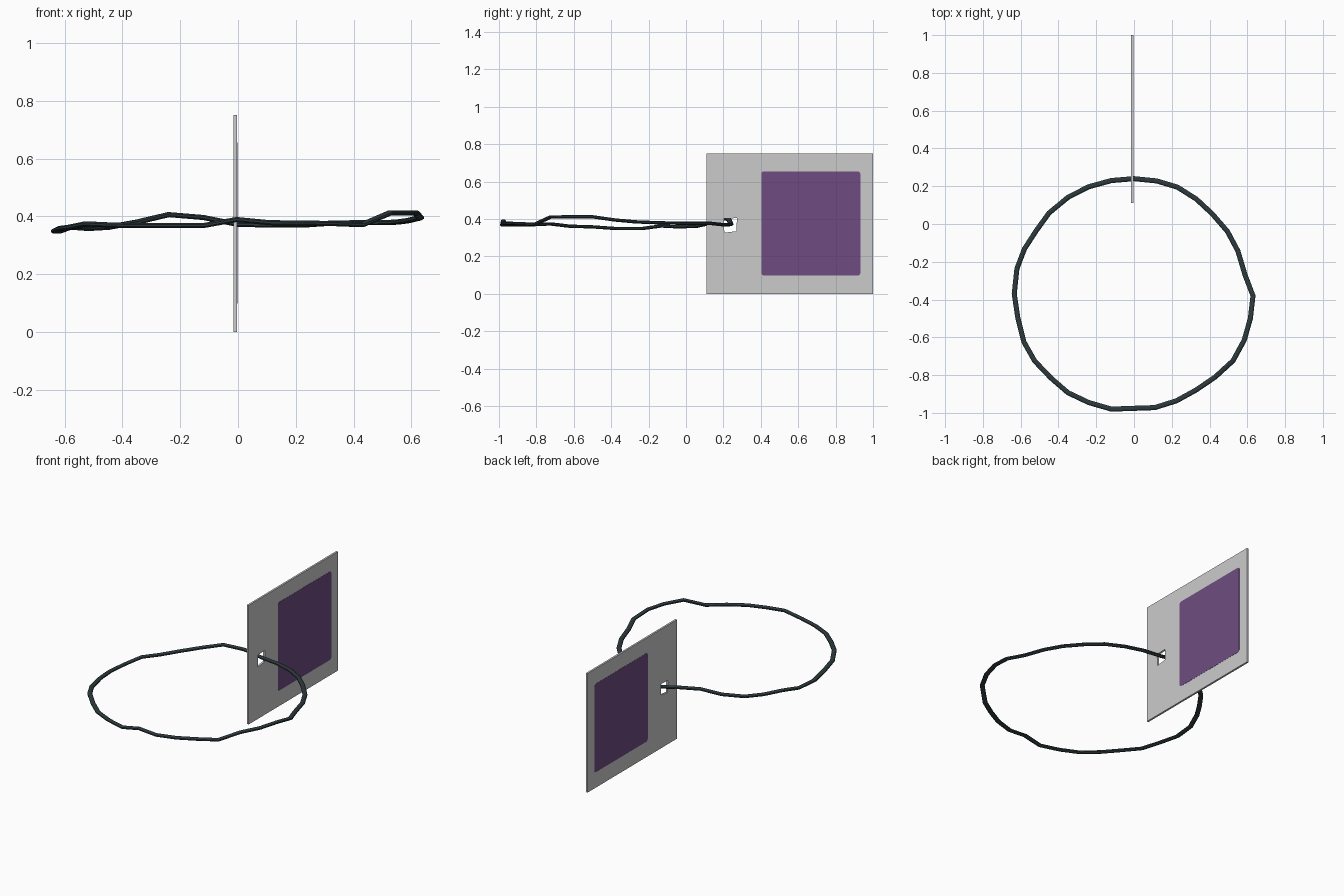
import bpy, bmesh, math
from mathutils import Vector

if "Cube" in bpy.data.objects:
    bpy.data.objects.remove(bpy.data.objects["Cube"])


def material(name, rgb):
    m = bpy.data.materials.new(name)
    m.diffuse_color = (*rgb, 1)
    m.use_nodes = True
    m.node_tree.nodes["Principled BSDF"].inputs["Base Color"].default_value = m.diffuse_color
    return m


GREY = material("light grey card", (0.60, 0.60, 0.60))
PURPLE = material("purple print", (0.158, 0.073, 0.22))
DARK = material("dark slate cord", (0.026, 0.042, 0.047))


def finish(name, bm, mat):
    bmesh.ops.recalc_face_normals(bm, faces=bm.faces)
    me = bpy.data.meshes.new(name)
    bm.to_mesh(me)
    bm.free()
    me.materials.append(mat)
    ob = bpy.data.objects.new(name, me)
    bpy.context.collection.objects.link(ob)
    return ob


CX, HALF = -0.009, 0.006   # card centre plane and half thickness

# Card: rectangular slab with a four-sided hole near the front edge
outer = [(0.11, 0), (1.0, 0), (1.0, 0.75), (0.11, 0.75)]
inner = [(0.205, 0.327), (0.27, 0.335), (0.272, 0.405), (0.202, 0.402)]
bm = bmesh.new()
rings = [[bm.verts.new((x, y, z)) for y, z in loop]
         for loop, x in ((outer, CX - HALF), (outer, CX + HALF),
                         (inner, CX + HALF), (inner, CX - HALF))]
for k in range(4):
    a, b = rings[k], rings[(k + 1) % 4]
    for i in range(4):
        j = (i + 1) % 4
        bm.faces.new((a[i], a[j], b[j], b[i]))
finish("tag_card", bm, GREY)

# Printed panel on both sides: thin plates with small rounded corners
y0, y1, z0, z1, r = 0.403, 0.932, 0.098, 0.655, 0.014
outline = []
for k, (cy, cz) in enumerate(((y1 - r, z1 - r), (y0 + r, z1 - r),
                              (y0 + r, z0 + r), (y1 - r, z0 + r))):
    for s in range(5):
        t = math.pi / 2 * (k + s / 4)
        outline.append((cy + r * math.cos(t), cz + r * math.sin(t)))
for side, name in ((1, "right_panel"), (-1, "left_panel")):
    bm = bmesh.new()
    x = CX + side * (HALF - 0.001)
    f = bm.faces.new([bm.verts.new((x, y, z)) for y, z in outline])
    ext = bmesh.ops.extrude_face_region(bm, geom=[f])
    vs = [g for g in ext["geom"] if isinstance(g, bmesh.types.BMVert)]
    bmesh.ops.translate(bm, verts=vs, vec=(side * 0.002, 0, 0))
    finish(name, bm, PURPLE)

# Cord: closed wavy loop threaded through the hole
path = [
    (0, .240, .372), (.12, .228, .370), (.23, .195, .370), (.33, .132, .377),
    (.415, .053, .378), (.495, -.04, .378), (.55, -.143, .380),
    (.588, -.27, .385), (.63, -.38, .395), (.616, -.50, .412),
    (.584, -.614, .412), (.524, -.724, .411), (.43, -.81, .371),
    (.33, -.878, .375), (.225, -.936, .377), (.11, -.972, .378),
    (-.005, -.976, .389), (-.12, -.980, .368), (-.24, -.945, .368),
    (-.35, -.893, .368), (-.44, -.815, .370), (-.526, -.725, .374),
    (-.583, -.624, .362), (-.615, -.497, .358), (-.634, -.37, .349),
    (-.62, -.237, .349), (-.58, -.132, .363), (-.518, -.036, .358),
    (-.45, .058, .362), (-.35, .141, .380), (-.24, .197, .406),
    (-.12, .230, .396)]
W, H, SIDES = 0.0145, 0.0095, 8
pts = [Vector(p) for p in path]
n = len(pts)
bm = bmesh.new()
rings = []
for i, p in enumerate(pts):
    tan = (pts[(i + 1) % n] - pts[i - 1]).normalized()
    across = tan.cross(Vector((0, 0, 1))).normalized()
    up = across.cross(tan)
    ring = []
    for s in range(SIDES):
        t = 2 * math.pi * (s + 0.5) / SIDES
        ring.append(bm.verts.new(p + across * W * math.cos(t) + up * H * math.sin(t)))
    rings.append(ring)
for i in range(n):
    a, b = rings[i], rings[(i + 1) % n]
    for s in range(SIDES):
        t = (s + 1) % SIDES
        bm.faces.new((a[s], a[t], b[t], b[s]))
finish("cord_loop", bm, DARK)
